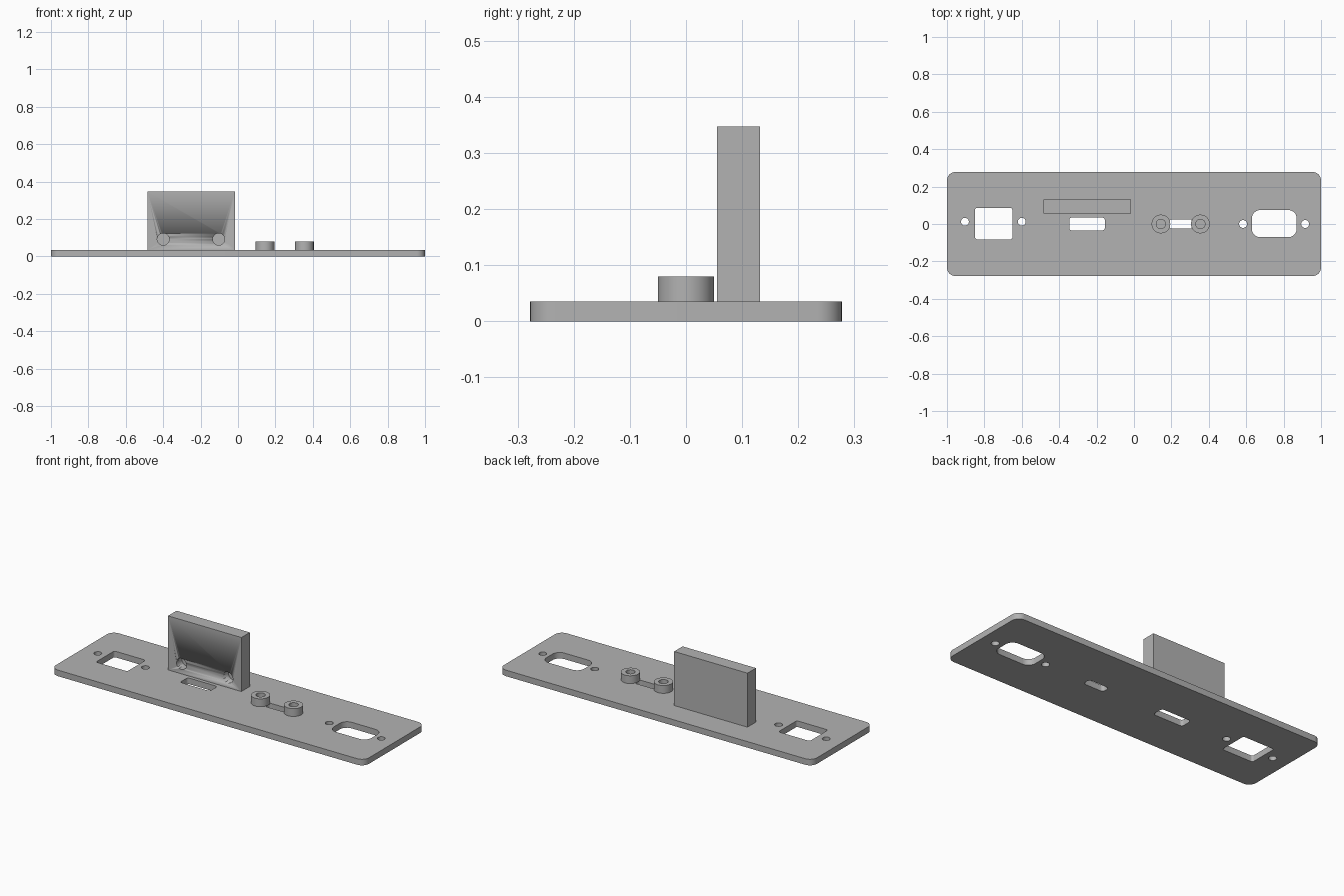
import bpy
import bmesh
from math import sin, cos, pi
from mathutils import Matrix

if "Cube" in bpy.data.objects:
    bpy.data.objects.remove(bpy.data.objects["Cube"], do_unlink=True)

GREY = (0.45, 0.45, 0.45, 1)
grey = bpy.data.materials.new("plain grey")
grey.use_nodes = True
grey.diffuse_color = GREY
grey.node_tree.nodes["Principled BSDF"].inputs["Base Color"].default_value = GREY

PLATE_TOP = 0.035


def rounded(cx, cy, w, h, r, steps=8):
    """Outline of a rectangle with rounded corners."""
    pts = []
    for i, (sx, sy) in enumerate([(1, 1), (-1, 1), (-1, -1), (1, -1)]):
        for k in range(steps + 1):
            a = (i + k / steps) * pi / 2
            pts.append((cx + sx * (w / 2 - r) + r * cos(a),
                        cy + sy * (h / 2 - r) + r * sin(a)))
    return pts


def circle(cx, cy, r, n=40):
    return [(cx + r * cos(2 * pi * k / n), cy + r * sin(2 * pi * k / n)) for k in range(n)]


def slab(name, outlines, z0, z1):
    """Extrude an outline, with further outlines as holes, from z0 to z1."""
    curve = bpy.data.curves.new(name, "CURVE")
    curve.dimensions = "2D"
    curve.fill_mode = "BOTH"
    curve.extrude = (z1 - z0) / 2
    for pts in outlines:
        spline = curve.splines.new("POLY")
        spline.points.add(len(pts) - 1)
        for p, (x, y) in zip(spline.points, pts):
            p.co = (x, y, 0, 1)
        spline.use_cyclic_u = True
    temp = bpy.data.objects.new(name + "_outline", curve)
    bpy.context.collection.objects.link(temp)
    mesh = bpy.data.meshes.new_from_object(
        temp.evaluated_get(bpy.context.evaluated_depsgraph_get()))
    bpy.data.objects.remove(temp, do_unlink=True)
    bm = bmesh.new()
    bm.from_mesh(mesh)
    bmesh.ops.translate(bm, verts=bm.verts, vec=(0, 0, (z0 + z1) / 2))
    bmesh.ops.remove_doubles(bm, verts=bm.verts, dist=0.0001)
    bmesh.ops.recalc_face_normals(bm, faces=bm.faces)
    bm.to_mesh(mesh)
    bm.free()
    mesh.materials.clear()
    mesh.materials.append(grey)
    obj = bpy.data.objects.new(name, mesh)
    bpy.context.collection.objects.link(obj)
    return obj


def smooth(obj):
    bpy.ops.object.select_all(action="DESELECT")
    obj.select_set(True)
    bpy.context.view_layer.objects.active = obj
    bpy.ops.object.shade_smooth_by_angle(angle=0.6)


# Base plate with its port openings and screw holes
openings = [
    rounded(-0.75, 0.002, 0.2, 0.168, 0.012),
    rounded(-0.251, 0, 0.19, 0.07, 0.015),
    rounded(0.25, 0, 0.13, 0.048, 0.018),
    rounded(0.75, 0.002, 0.24, 0.145, 0.045),
]
screws = [(-0.904, 0.012), (-0.6, 0.012), (0.583, 0), (0.915, 0)]
openings += [circle(x, y, 0.021) for x, y in screws]
smooth(slab("base_plate", [rounded(0, 0, 2, 0.556, 0.045)] + openings, 0, PLATE_TOP))

# Pair of hollow standoffs
for side, x in (("right", 0.144), ("left", 0.355)):
    smooth(slab("standoff_" + side, [circle(x, 0, 0.05), circle(x, 0, 0.025)],
                PLATE_TOP, 0.08))

# Upright block with two blind holes in its front
block = slab("upright_block", [[(-0.485, 0.055), (-0.017, 0.055),
                                (-0.017, 0.132), (-0.485, 0.132)]], PLATE_TOP, 0.347)
for side, x in (("right", -0.4), ("left", -0.103)):
    cutter = slab("block_hole_cutter_" + side, [circle(x, 0.092, 0.032)], -0.105, 0)
    cutter.data.transform(Matrix.Rotation(pi / 2, 4, "X"))
    cutter.hide_render = True
    cutter.hide_set(True)
    cut = block.modifiers.new("hole_" + side, "BOOLEAN")
    cut.operation = "DIFFERENCE"
    cut.solver = "EXACT"
    cut.object = cutter
smooth(block)
